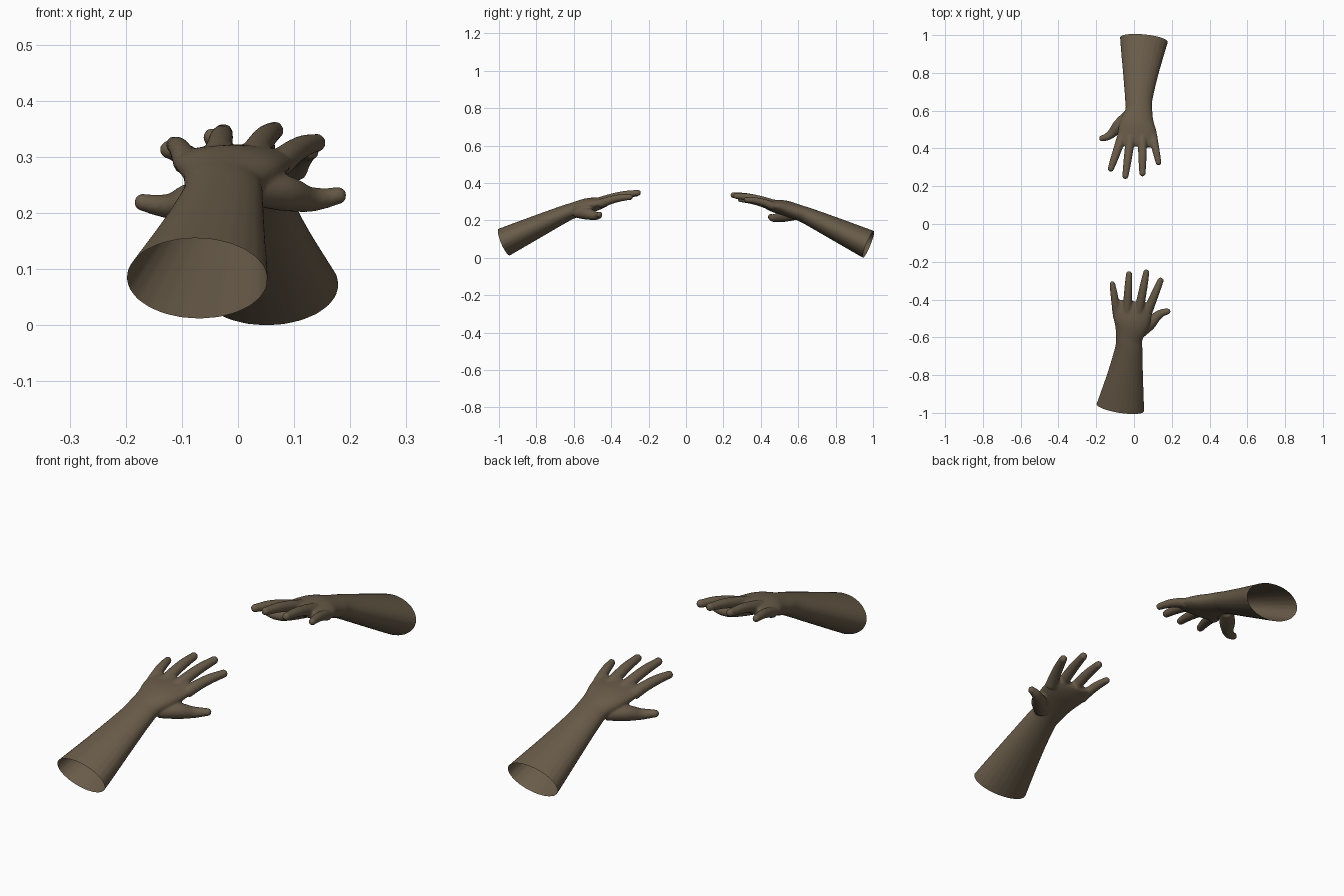
import bpy, bmesh, math
from mathutils import Vector, Matrix

if "Cube" in bpy.data.objects:
    bpy.data.objects.remove(bpy.data.objects["Cube"])

skin = bpy.data.materials.new("brown skin")
skin.diffuse_color = (0.14, 0.105, 0.066, 1)
skin.use_nodes = True
skin.node_tree.nodes["Principled BSDF"].inputs["Base Color"].default_value = skin.diffuse_color


def smooth_path(pts, n=5):
    """Catmull-Rom through rows of (x, y, z, half width, half thickness)."""
    out = []
    for i in range(len(pts) - 1):
        a, b, c, d = (pts[max(0, min(len(pts) - 1, i + k))] for k in (-1, 0, 1, 2))
        for s in range(n):
            t = s / n
            out.append([0.5 * (2*q + (r - p)*t + (2*p - 5*q + 4*r - u)*t*t
                        + (3*q - p - 3*r + u)*t**3) for p, q, r, u in zip(a, b, c, d)])
    return out + [list(pts[-1])]


def loft(bm, pts, sides=24):
    rows = smooth_path(pts)
    rings = []
    for i, (x, y, z, w, t) in enumerate(rows):
        tan = Vector(rows[min(i + 1, len(rows) - 1)][:3]) - Vector(rows[max(i - 1, 0)][:3])
        tan.normalize()
        side = tan.cross(Vector((0, 0, 1))).normalized()
        up = side.cross(tan)
        rings.append([bm.verts.new(Vector((x, y, z)) + side * w * math.cos(a) + up * t * math.sin(a))
                      for a in (2 * math.pi * k / sides for k in range(sides))])
    for r, s in zip(rings, rings[1:]):
        for k in range(sides):
            j = (k + 1) % sides
            bm.faces.new((r[k], r[j], s[j], s[k]))
    bm.faces.new(rings[0][::-1])
    bm.faces.new(rings[-1])


def digit(bm, pts):
    """Round tube with a ball tip."""
    loft(bm, [(x, y, z, r, r * 0.95) for x, y, z, r in pts], 16)
    x, y, z, r = pts[-1]
    bmesh.ops.create_uvsphere(bm, u_segments=16, v_segments=10, radius=r,
                              matrix=Matrix.Translation((x, y, z)))


bm = bmesh.new()
# forearm, wrist and palm
loft(bm, [(-0.088, -1.05, 0.048, 0.138, 0.083),
          (-0.072, -0.97, 0.085, 0.127, 0.077),
          (-0.046, -0.80, 0.165, 0.095, 0.061),
          (-0.028, -0.66, 0.230, 0.073, 0.047),
          (-0.025, -0.60, 0.254, 0.072, 0.042),
          (-0.012, -0.53, 0.277, 0.093, 0.041),
          (-0.009, -0.47, 0.289, 0.106, 0.034),
          (-0.008, -0.43, 0.298, 0.104, 0.024),
          (-0.006, -0.41, 0.302, 0.092, 0.015)])
# four fingers: base x, base y, base z, tip x, tip y, tip z, radius
for bx, by, bz, tx, ty, tz, r in [(-0.092, -0.46, 0.288, -0.114, -0.318, 0.322, 0.019),
                                  (-0.036, -0.46, 0.300, -0.026, -0.266, 0.343, 0.021),
                                  (0.026, -0.46, 0.300, 0.065, -0.257, 0.347, 0.021),
                                  (0.074, -0.46, 0.288, 0.140, -0.300, 0.325, 0.021)]:
    a, b = Vector((bx, by, bz)), Vector((tx, ty, tz))
    row = []
    for f, k in ((0, 1.25), (0.3, 1.12), (0.65, 1.0), (1, 0.8)):
        p = a.lerp(b, f)
        row.append((p.x, p.y, p.z + 0.008 * math.sin(math.pi * f), r * k))
    digit(bm, row)
# thumb
digit(bm, [(0.025, -0.585, 0.240, 0.028), (0.080, -0.530, 0.236, 0.034),
           (0.122, -0.488, 0.225, 0.025), (0.152, -0.469, 0.226, 0.020),
           (0.178, -0.463, 0.231, 0.016)])
bmesh.ops.recalc_face_normals(bm, faces=bm.faces)
mesh = bpy.data.meshes.new("arm")
bm.to_mesh(mesh)
bm.free()

arm = bpy.data.objects.new("front_arm", mesh)
bpy.context.collection.objects.link(arm)
# fuse the parts into one soft skin
rem = arm.modifiers.new("fuse", 'REMESH')
rem.mode = 'VOXEL'
rem.voxel_size = 0.005
smo = arm.modifiers.new("soften", 'SMOOTH')
smo.factor = 0.5
smo.iterations = 5
dg = bpy.context.evaluated_depsgraph_get()
fused = bpy.data.meshes.new_from_object(arm.evaluated_get(dg))
arm.modifiers.clear()

# cut the elbow end open, square to the forearm
bm = bmesh.new()
bm.from_mesh(fused)
bmesh.ops.bisect_plane(bm, geom=bm.verts[:] + bm.edges[:] + bm.faces[:],
                       plane_co=(-0.072, -0.972, 0.084), plane_no=(0.055, 0.36, 0.145),
                       clear_inner=True)
for f in bm.faces:
    f.smooth = True
    f.material_index = 0
bm.to_mesh(fused)
bm.free()
fused.materials.clear()
fused.materials.append(skin)
arm.data = fused

# facing arm, turned round and slightly yawed
other = bpy.data.objects.new("back_arm", fused.copy())
bpy.context.collection.objects.link(other)
other.data.transform(Matrix.Translation((0, 0.61, -0.012)) @ Matrix.Rotation(0.055, 4, 'Z')
                     @ Matrix.Translation((0, -0.61, 0)) @ Matrix.Rotation(math.pi, 4, 'Z'))
